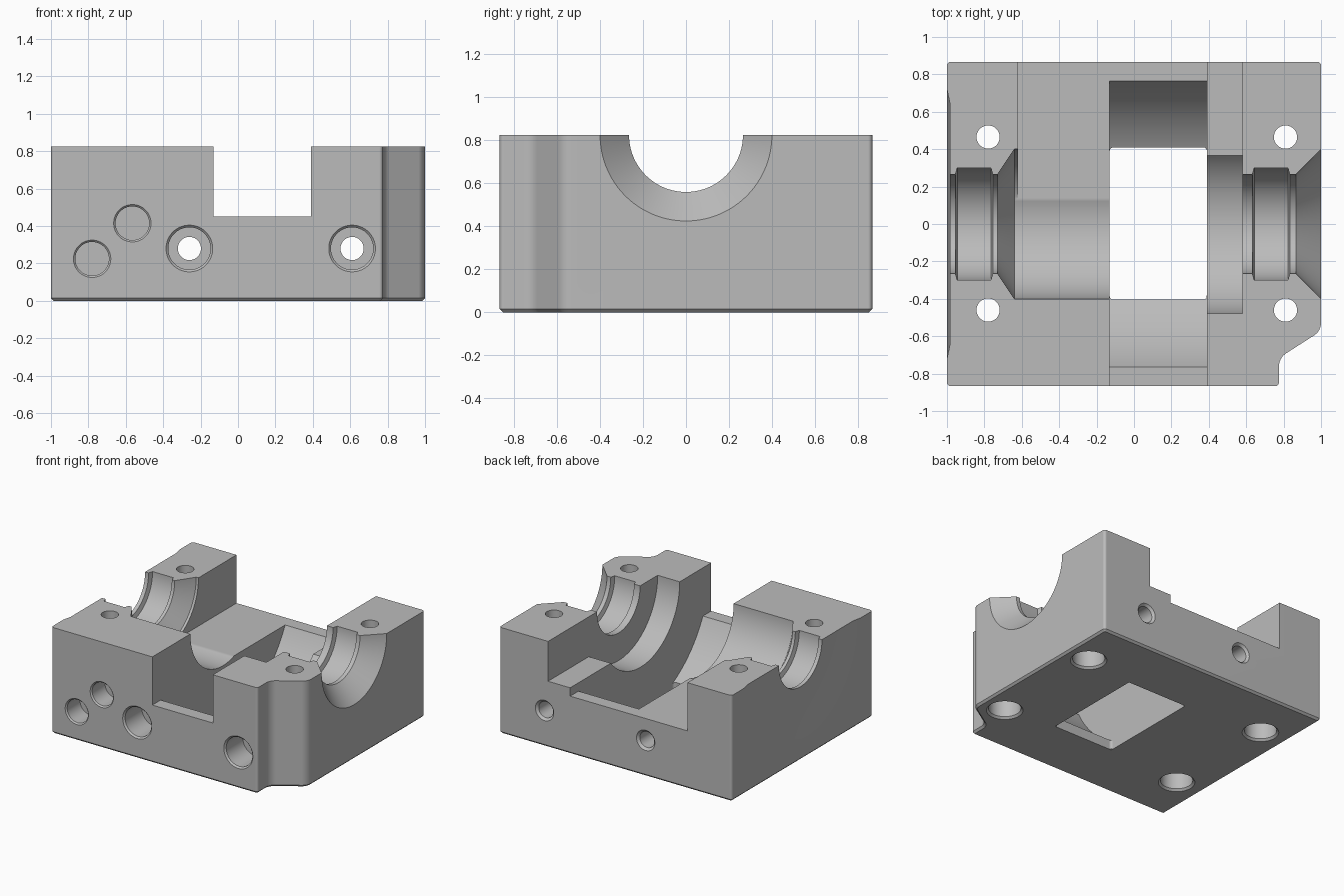
import bpy
import bmesh
import math

default = bpy.data.objects.get("Cube")
if default:
    bpy.data.objects.remove(default, do_unlink=True)

HALF_Y = 0.867   # half depth of the block
TOP = 0.825      # split plane, where the shaft axis lies

grey = bpy.data.materials.new("plain grey")
grey.use_nodes = True
grey.diffuse_color = (0.5, 0.5, 0.5, 1)
grey.node_tree.nodes["Principled BSDF"].inputs["Base Color"].default_value = (0.5, 0.5, 0.5, 1)


def to_object(name, bm):
    bmesh.ops.recalc_face_normals(bm, faces=bm.faces[:])
    mesh = bpy.data.meshes.new(name)
    bm.to_mesh(mesh)
    bm.free()
    mesh.materials.append(grey)
    obj = bpy.data.objects.new(name, mesh)
    bpy.context.collection.objects.link(obj)
    return obj


def prism(outline, z0, z1):
    bm = bmesh.new()
    face = bm.faces.new([bm.verts.new((x, y, z0)) for x, y in outline])
    up = bmesh.ops.extrude_face_region(bm, geom=[face])
    for v in up["geom"]:
        if isinstance(v, bmesh.types.BMVert):
            v.co.z = z1
    bmesh.ops.recalc_face_normals(bm, faces=bm.faces[:])
    return bm


def bevel_uprights(bm, width, test=lambda x, y: True):
    edges = []
    for e in bm.edges:
        a, b = (v.co for v in e.verts)
        if abs(a.z - b.z) > 0.1 and test(a.x, a.y):
            edges.append(e)
    bmesh.ops.bevel(bm, geom=edges, offset=width, segments=4, profile=0.5, affect='EDGES')


def box(x0, x1, y0, y1, z0, z1):
    return prism([(x0, y0), (x1, y0), (x1, y1), (x0, y1)], z0, z1)


def lathe(axis, centre, profile, sides=48):
    """Solid of revolution from (position, radius) pairs along an axis through centre."""
    bm = bmesh.new()
    rings = []
    for t, r in profile:
        ring = []
        for i in range(sides):
            a = 2 * math.pi * (i + 0.5) / sides
            u, w = r * math.cos(a), r * math.sin(a)
            offset = {'X': (t, u, w), 'Y': (u, t, w), 'Z': (u, w, t)}[axis]
            ring.append(bm.verts.new([c + o for c, o in zip(centre, offset)]))
        rings.append(ring)
    for low, high in zip(rings, rings[1:]):
        for i in range(sides):
            j = (i + 1) % sides
            bm.faces.new((low[i], low[j], high[j], high[i]))
    bm.faces.new(rings[0])
    bm.faces.new(rings[-1])
    return bm


# Block with a notched front corner, rounded uprights and a chamfered base
bm = prism([(-1, -HALF_Y), (0.775, -HALF_Y), (0.775, -0.716), (1, -0.572),
            (1, HALF_Y), (-1, HALF_Y)], 0, TOP)
in_notch = lambda x, y: x > 0.7 and -0.8 < y < -0.5
bevel_uprights(bm, 0.04, in_notch)
bevel_uprights(bm, 0.02, lambda x, y: abs(y) > 0.86)
base = [e for e in bm.edges if all(v.co.z < 0.001 for v in e.verts)]
bmesh.ops.bevel(bm, geom=base, offset=0.015, segments=1, affect='EDGES')
block = to_object("housing_block", bm)
bpy.context.view_layer.objects.active = block
block.select_set(True)


def cut(bm):
    cutter = to_object("cutter", bm)
    cutter.hide_render = True
    mod = block.modifiers.new("cut", 'BOOLEAN')
    mod.operation = 'DIFFERENCE'
    mod.solver = 'EXACT'
    mod.object = cutter
    bpy.context.view_layer.objects.active = block
    bpy.ops.object.modifier_apply(modifier=mod.name)
    bpy.data.objects.remove(cutter, do_unlink=True)


# Stepped shaft bore: end recess, bearing groove, drum, wheel cavity, collar, groove, flare
cut(lathe('X', (0, 0, TOP), [
    (-1.1, 0.72), (-1, 0.72), (-0.985, 0.65), (-0.985, 0.265), (-0.955, 0.265),
    (-0.945, 0.30), (-0.765, 0.30), (-0.755, 0.265), (-0.73, 0.265), (-0.64, 0.40),
    (-0.13, 0.40), (-0.13, 0.852), (0.39, 0.852), (0.39, 0.48), (0.58, 0.48),
    (0.58, 0.265), (0.633, 0.265), (0.643, 0.30), (0.823, 0.30), (0.833, 0.265),
    (0.865, 0.265), (1, 0.40), (1.1, 0.50)], 112))

# Wheel slot, wide rear slot and the raised rear ledge
cut(box(-0.13, 0.39, -1, 1, 0.45, 1))
cut(box(-0.62, 0.2, 0, 1, 0.45, 1))
cut(box(0.2, 0.58, 0, 1, 0.515, 1))

# Window through the floor, with a flared lower rim
window = box(-0.13, 0.39, -0.405, 0.41, -0.1, 0.5)
bevel_uprights(window, 0.02)
cut(window)
rim = box(-0.145, 0.405, -0.42, 0.425, -0.015, 0.015)
for v in rim.verts:
    if v.co.z > 0:
        v.co.x += math.copysign(0.03, 0.13 - v.co.x)
        v.co.y += math.copysign(0.03, -v.co.y)
cut(rim)

# Vertical bolt holes, counterbored from below
for x in (-0.78, 0.81):
    for y in (-0.46, 0.465):
        cut(lathe('Z', (x, y, 0), [(-0.02, 0.15), (0.015, 0.115), (0.2, 0.115),
                                   (0.2, 0.062), (1, 0.062)]))

# Horizontal bolt holes, counterbored from the front and countersunk at the back
for x in (-0.26, 0.61):
    cut(lathe('Y', (x, 0, 0.28), [
        (-0.887, 0.145), (-0.855, 0.113), (-0.65, 0.113), (-0.65, 0.062),
        (0.85, 0.062), (0.887, 0.099)]))

# Blind pockets in the front
for x, z in ((-0.78, 0.225), (-0.565, 0.415)):
    cut(lathe('Y', (x, 0, z), [(-0.887, 0.12), (-0.857, 0.09), (-0.7, 0.09)]))

# Shading: smooth curves, sharp edges, flat planes
bpy.ops.object.shade_smooth_by_angle(angle=math.radians(28))
normals = block.modifiers.new("flat planes", 'WEIGHTED_NORMAL')
normals.keep_sharp = True
